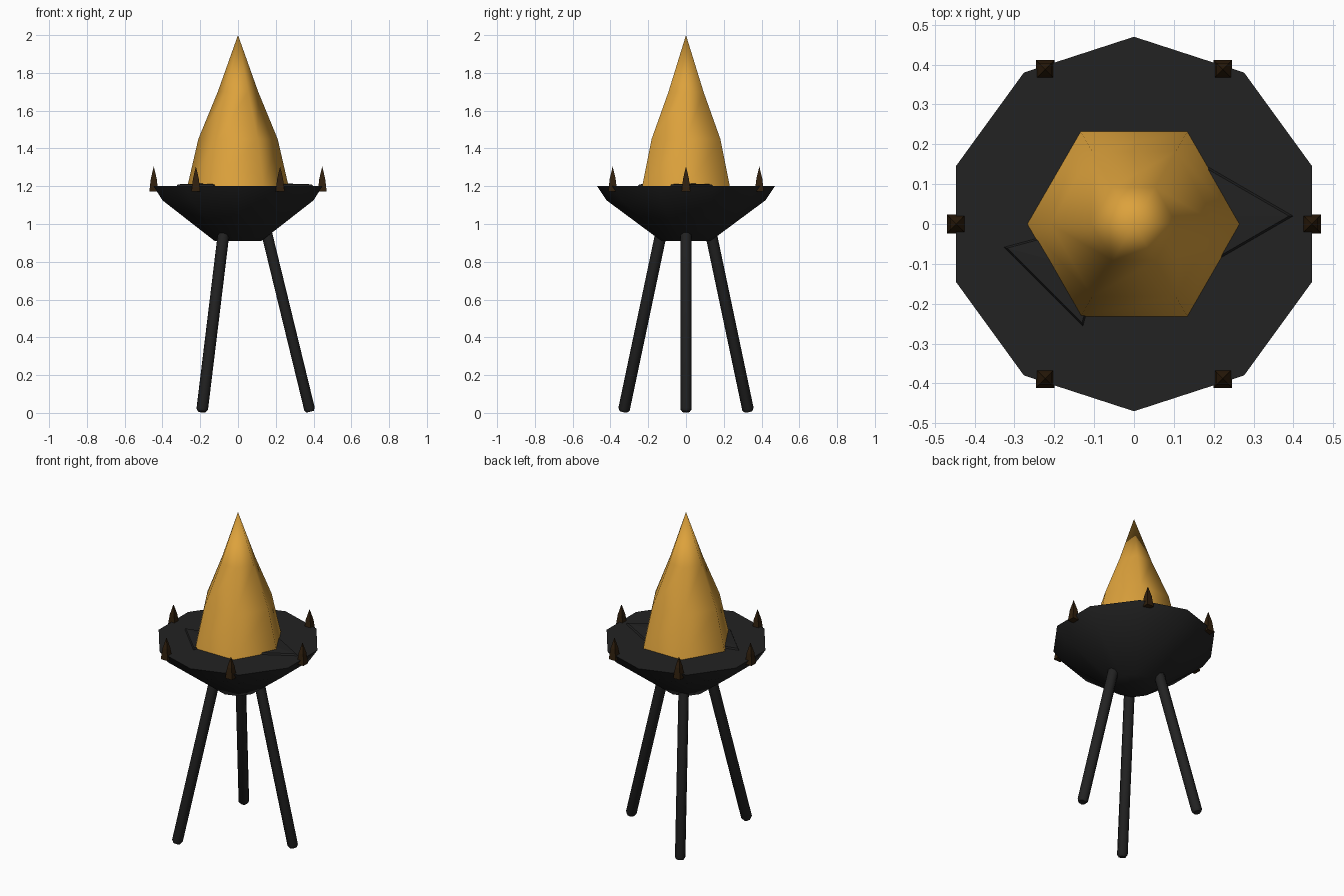
import bpy
import bmesh
from math import sin, cos, pi, radians
from mathutils import Vector

cube = bpy.data.objects.get("Cube")
if cube:
    bpy.data.objects.remove(cube, do_unlink=True)


def material(name, rgb):
    m = bpy.data.materials.new(name)
    m.use_nodes = True
    m.diffuse_color = (*rgb, 1)
    m.node_tree.nodes["Principled BSDF"].inputs["Base Color"].default_value = (*rgb, 1)
    return m


iron = material("black iron", (0.016, 0.016, 0.016))
bronze = material("dark brown", (0.03, 0.014, 0.004))
fire = material("flame orange", (0.72, 0.36, 0.045))


def lathe(name, profile, sides, mat, phase=0.0, smooth=None):
    """Closed solid from (radius, height) points; radius 0 makes a tip."""
    bm = bmesh.new()
    rings = []
    for r, z in profile:
        count = sides if r > 0 else 1
        rings.append([bm.verts.new((r * cos(phase + 2 * pi * i / sides),
                                    r * sin(phase + 2 * pi * i / sides), z))
                      for i in range(count)])
    for low, high in zip(rings, rings[1:]):
        for i in range(sides):
            j = (i + 1) % sides
            if len(high) == 1:
                bm.faces.new((low[i], low[j], high[0]))
            else:
                bm.faces.new((low[i], low[j], high[j], high[i]))
    for ring in (rings[0], rings[-1]):
        if len(ring) > 1:
            bm.faces.new(ring)
    bmesh.ops.recalc_face_normals(bm, faces=bm.faces)
    mesh = bpy.data.meshes.new(name)
    bm.to_mesh(mesh)
    bm.free()
    mesh.materials.append(mat)
    if smooth:
        mesh.shade_smooth()
        mesh.set_sharp_from_angle(angle=radians(smooth))
    obj = bpy.data.objects.new(name, mesh)
    bpy.context.collection.objects.link(obj)
    return obj


# Ten-sided fire bowl
lathe("bowl", [(0.13, 0.91), (0.42, 1.125), (0.47, 1.2)], 10, iron, pi / 2, 50)

# Six-sided flame
lathe("flame", [(0.27, 1.19), (0.21, 1.45), (0.107, 1.7), (0, 2.0)], 6, fire, 0, 75)

# Low heap of coals around the flame
for i, (x, y, r, turn) in enumerate([(0.2, 0.02, 0.21, 0), (-0.17, -0.1, 0.17, pi / 4)]):
    coal = lathe(f"coal_{i + 1}", [(r, -0.01), (r * 0.9, 0.01), (0, 0.016)], 3, iron, turn)
    coal.location = (x, y, 1.2)

# Six rim spikes
for i in range(6):
    a = i * pi / 3
    spike = lathe(f"rim_spike_{i + 1}", [(0.033, 1.172), (0.022, 1.24), (0, 1.305)], 4, bronze, pi / 4)
    spike.location = (0.446 * cos(a), 0.446 * sin(a) * 1.005, 0)

# Three splayed legs
for i in range(3):
    a = i * 2 * pi / 3
    out = Vector((cos(a), sin(a), 0))
    foot = out * 0.382 + Vector((0, 0, 0.006))
    top = out * 0.15 + Vector((0, 0, 0.96))
    axis = top - foot
    leg = lathe(f"leg_{i + 1}", [(0.021, 0), (0.031, 0.015), (0.031, axis.length)], 8, iron, pi / 8, 50)
    leg.location = foot
    leg.rotation_euler = axis.to_track_quat("Z", "Y").to_euler()
